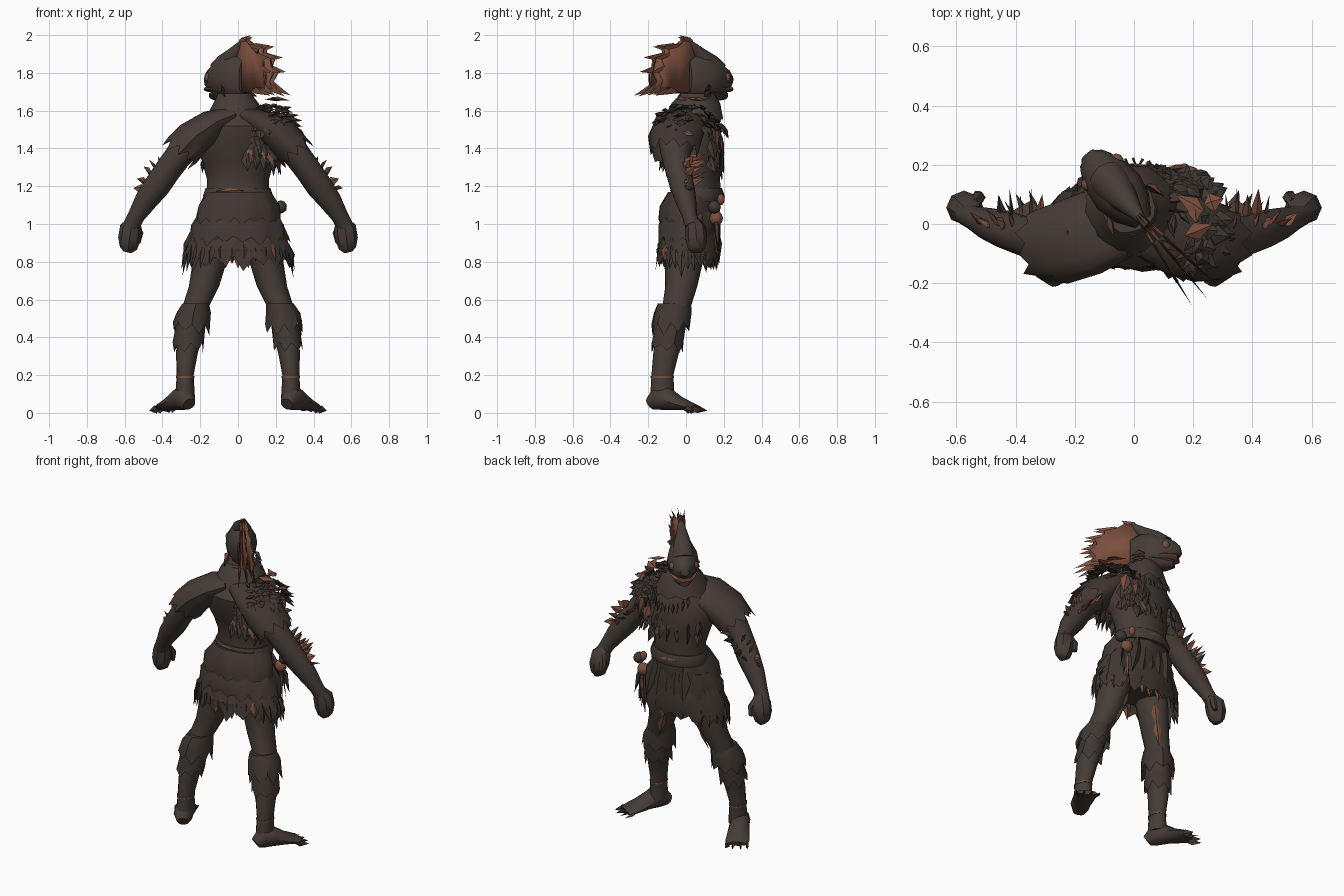
import bpy, bmesh, math, random
from mathutils import Vector as V

rng = random.Random(7)
cube = bpy.data.objects.get("Cube")
if cube:
    bpy.data.objects.remove(cube)


def material(name, rgb):
    m = bpy.data.materials.new(name)
    m.use_nodes = True
    m.diffuse_color = (*rgb, 1)
    bsdf = m.node_tree.nodes["Principled BSDF"]
    bsdf.inputs["Base Color"].default_value = (*rgb, 1)
    bsdf.inputs["Roughness"].default_value = 0.9
    return m


HIDE = material("dark hide", (0.060, 0.045, 0.037))
FUR = material("darker fur", (0.050, 0.038, 0.032))
RUST = material("rust red", (0.20, 0.078, 0.047))


def finish(name, bm, mats, angle=40):
    bmesh.ops.recalc_face_normals(bm, faces=bm.faces)
    mesh = bpy.data.meshes.new(name)
    bm.to_mesh(mesh)
    bm.free()
    for m in mats:
        mesh.materials.append(m)
    ob = bpy.data.objects.new(name, mesh)
    bpy.context.collection.objects.link(ob)
    bpy.ops.object.select_all(action="DESELECT")
    ob.select_set(True)
    bpy.context.view_layer.objects.active = ob
    bpy.ops.object.shade_smooth_by_angle(angle=math.radians(angle))
    return ob


def loft(name, rings, mat=HIDE, n=12, level=False, ref=V((0, 1, 0)), jag=0, rough=0):
    """Skin elliptical rings (x, y, z, a, b); jag makes a torn open hem at the end."""
    bm = bmesh.new()
    mids = [V(r[:3]) for r in rings]
    rows = []
    for i, r in enumerate(rings):
        t = V((0, 0, 1)) if level else (mids[min(i + 1, len(mids) - 1)] - mids[max(i - 1, 0)]).normalized()
        side = t.cross(ref).normalized()
        up = side.cross(t)
        down = V((0, 0, -1)) if level else t
        row = []
        for j in range(n):
            a = math.tau * j / n
            k = 1 + rng.uniform(-rough, rough)
            p = mids[i] + k * (side * math.cos(a) * r[3] + up * math.sin(a) * r[4])
            if jag and i == len(rings) - 1:
                p += down * jag * (rng.uniform(0.3, 1.3) if j % 2 else -rng.uniform(0, 0.5))
            row.append(bm.verts.new(p))
        rows.append(row)
    for lo, hi in zip(rows, rows[1:]):
        for j in range(n):
            bm.faces.new((lo[j], lo[(j + 1) % n], hi[(j + 1) % n], hi[j]))
    bm.faces.new(rows[0])
    if not jag:
        bm.faces.new(rows[-1])
    return finish(name, bm, [mat])


def blades(name, items, mat=FUR, rust=0.0, normal=None, center=None, flat=0.35):
    """Pointed tufts (base, tip, width) facing along normal, away from center, or at random."""
    bm = bmesh.new()
    for base, tip, w in items:
        base, tip = V(base), V(tip)
        t = (tip - base).normalized()
        facing = V((rng.uniform(-1, 1), rng.uniform(-1, 1), 0.3))
        if center:
            facing = base.lerp(tip, 0.5) - V(center)
        s = t.cross(normal or facing).normalized() * w / 2
        u = s.cross(t) * flat
        mid = base.lerp(tip, 0.4)
        root = bm.verts.new(base)
        ring = [bm.verts.new(mid + o) for o in (s, u, -s, -u)]
        end = bm.verts.new(tip)
        idx = int(rng.random() < rust)
        for j in range(4):
            for apex in (root, end):
                bm.faces.new((ring[j], ring[(j + 1) % 4], apex)).material_index = idx
    return finish(name, bm, [mat, RUST], 25)


def ball(name, loc, scale, mat):
    bm = bmesh.new()
    bmesh.ops.create_icosphere(bm, subdivisions=2, radius=1)
    bmesh.ops.scale(bm, vec=scale, verts=bm.verts)
    bmesh.ops.translate(bm, vec=loc, verts=bm.verts)
    return finish(name, bm, [mat])


FRONT = V((0, 1, 0))

# Torso and hips
loft("torso", [(0, .01, .84, .15, .11), (0, .02, 1.0, .19, .13), (0, .06, 1.16, .165, .125),
               (0, .06, 1.24, .165, .12), (0, .05, 1.33, .19, .135), (0, .03, 1.43, .225, .165),
               (0, .01, 1.52, .215, .16), (-.01, .03, 1.585, .14, .125), (-.01, .05, 1.68, .09, .09)],
     n=16, level=True)

# Layered hide skirt with torn hems
for k, (top, r0, low, r1, d, jag) in enumerate([(1.17, .17, 1.02, .225, .155, .03),
                                               (1.07, .20, .92, .265, .165, .04),
                                               (.98, .23, .81, .29, .165, .06)]):
    mid = (top + low) / 2
    loft(f"skirt_tier_{k + 1}", [(0, .04, top, r0, .13), (0, .02, mid, (r0 + r1) / 2 + .015, d),
                                 (0, .01, low, r1, d)], FUR, n=34, level=True, jag=jag, rough=.06)
strips = []
for j in range(30):
    x, y = math.cos(math.tau * j / 30), math.sin(math.tau * j / 30)
    strips.append(((x * .27, .01 + y * .15, .9),
                   (x * .3, .01 + y * .165, rng.uniform(.77, .82) - .06 * abs(x) ** 3), .06))
blades("skirt_tatters", strips, rust=.04, center=(0, 0, .85))
blades("under_hem", [((x, y, .86), (x * 1.1, y, .765), .05) for x in (-.06, 0, .05) for y in (-.14, .14)],
       RUST, normal=FRONT)

# Belt, loin cloth and hanging charms
loft("belt", [(0, .06, 1.12, .178, .138), (0, .06, 1.15, .185, .145), (0, .06, 1.19, .172, .13)], n=20, level=True)
blades("belt_patches", [((-.12, -.058, z), (.04, -.087, z + .004), .026) for z in (1.13, 1.152, 1.174)]
       + [((.06, .198, 1.15), (-.08, .195, 1.16), .035)], RUST, normal=FRONT)
blades("loin_cloth", [((x, .16, 1.14), (x * 1.3 + .03, .175, .77 + abs(x)), .1) for x in (-.1, -.05, 0, .05, .1)],
       normal=FRONT)
blades("tassels", [((.2, .15, 1.06), (.17 + .025 * k, .17, .75 + .04 * k), .04) for k in range(4)], rust=.2)
ball("dark_pouch", (.225, .15, 1.09), (.035, .035, .035), FUR)
ball("red_charm", (.19, .16, 1.03), (.036, .036, .04), RUST)
ball("small_charm", (.17, .185, 1.13), (.02, .02, .03), RUST)

for side, sx in (("left", 1), ("right", -1)):
    # Legs
    loft(side + "_leg", [(sx * x, y, z, a, b) for x, y, z, a, b in (
        (.12, -.01, .95, .10, .11), (.15, -.01, .8, .09, .10), (.18, -.025, .67, .08, .085),
        (.225, -.05, .56, .07, .075), (.25, -.08, .44, .068, .075), (.27, -.105, .32, .058, .068),
        (.28, -.125, .2, .045, .058), (.28, -.125, .08, .052, .065))], n=12, level=True)
    blades(side + "_thigh_patches", [((sx * .095, .071, .8), (sx * .135, .045, .66), .045),
                                     ((sx * .122, .054, .71), (sx * .175, .018, .56), .045)],
           RUST, normal=V((-sx * .6, .8, 0)), flat=.45)
    # Knee and shin cuffs
    loft(side + "_knee_cuff", [(sx * .22, -.06, .58, .07, .085), (sx * .235, -.07, .53, .09, .095),
                               (sx * .245, -.08, .46, .1, .1)], FUR, n=16, level=True, jag=.045, rough=.06)
    loft(side + "_shin_cuff", [(sx * .25, -.08, .47, .075, .08), (sx * .265, -.1, .36, .08, .085)],
         FUR, n=14, level=True, jag=.04, rough=.06)
    loft(side + "_ankle_band", [(sx * .28, -.125, z, .049, .062) for z in (.186, .194)], RUST, level=True)
    # Foot pointing outwards, with toes
    d = V((sx * .5, .86, 0)).normalized()
    out = V((d.y, -d.x, 0))
    heel = V((sx * .265, -.175, 0))
    loft(side + "_foot", [(*(heel + d * s + V((0, 0, h + .012))), w, h) for s, w, h in (
        (-.015, .035, .035), (.03, .058, .065), (.09, .058, .06), (.16, .065, .037), (.225, .07, .022),
        (.26, .06, .014))], n=10, ref=V((0, 0, 1)))
    blades(side + "_toes", [(heel + d * .21 + out * k + V((0, 0, .022)),
                             heel + d * (.315 - abs(k) * .4) + out * k * 1.35 + V((0, 0, .012)), .045)
                            for k in (-.05, -.017, .017, .05)], HIDE)
    # Arm and fist
    loft(side + "_arm", [(sx * x, y, z, a, b) for x, y, z, a, b in (
        (.17, -.03, 1.5, .09, .11), (.25, -.05, 1.44, .085, .1), (.32, -.055, 1.355, .072, .075),
        (.375, -.04, 1.28, .07, .068), (.43, -.02, 1.2, .07, .066), (.49, 0, 1.12, .06, .055),
        (.54, .02, 1.04, .045, .04), (.565, .035, .99, .045, .04))], n=12)
    loft(side + "_fist", [(sx * x, y, z, a, b) for x, y, z, a, b in (
        (.55, .03, 1.02, .035, .035), (.565, .05, .98, .06, .055), (.575, .055, .92, .06, .058),
        (.58, .055, .87, .045, .045), (.585, .055, .85, .02, .03))], n=8)
    loft(side + "_thumb", [(sx * .54, .07, .99, .02, .02), (sx * .525, .09, .95, .024, .022),
                           (sx * .53, .1, .9, .014, .014)], n=6)
    # Shoulder mantle
    loft(side + "_mantle", [(sx * .04, .0, 1.57, .05, .11), (sx * .14, -.03, 1.525, .08, .14),
                            (sx * .24, -.06, 1.45, .098, .14), (sx * .3, -.065, 1.385, .098, .12)],
         HIDE if sx < 0 else FUR, n=20, jag=.04, rough=.05)
    # Forearm feathers: one row along the outside, one along the front
    outer = [(V((sx * x, -.01, z)), V((sx * (x + dx), .02 + y, z + dz)), .05) for x, z, dx, dz, y in (
        (.405, 1.31, .02, .05, .02), (.43, 1.29, .04, .05, 0), (.45, 1.26, .05, .045, .03),
        (.475, 1.22, .06, .02, 0), (.495, 1.19, .06, .0, .02))]
    front = [(V((sx * (.32 + .03 * k), .005, 1.34 - .035 * k)),
              V((sx * (.31 + .037 * k), .1 + .02 * (k % 2), 1.37 - .03 * k)), .04) for k in range(5)]
    blades(side + "_forearm_feathers", outer + front, rust=.8)

# Feather ruff domed over the left shoulder, with ragged fur down the back and chest
ruff = []
for k in range(100):
    a, h = rng.uniform(0, math.tau), rng.uniform(.05, 1)
    r = math.sqrt(1 - h * h)
    o = V((math.cos(a) * r, math.sin(a) * r, h))
    p = V((.165 + o.x * .1, .0 + o.y * .15, 1.505 + o.z * .13))
    ruff.append((p, p + o * .035 + V((o.x * .04 + .015, o.y * .015, rng.uniform(-.09, -.01))), .07))
blades("feather_ruff", ruff, rust=.06, center=(.16, 0, 1.42))
fur = []
for k in range(60):
    x, z = rng.uniform(.04, .22), rng.uniform(1.33, 1.54)
    sy = rng.choice((-1, 1))
    y = .03 + sy * .15 * math.sqrt(1 - (x / .27) ** 2)
    fur.append(((x, y, z), (x + rng.uniform(-.01, .04), y + sy * .025, z - rng.uniform(.07, .12)), .06))
blades("ragged_fur", fur, rust=.04, center=(.05, .03, 1.45))
blades("rust_feathers", [((.19, .165, 1.52), (.22, .165, 1.38), .07), ((.13, .185, 1.47), (.16, .2, 1.36), .06),
                         ((.24, .04, 1.66), (.14, .1, 1.66), .06), ((.17, -.04, 1.67), (.27, .0, 1.655), .06),
                         ((.21, .0, 1.67), (.2, .1, 1.65), .05), ((.335, -.02, 1.49), (.35, .05, 1.47), .03)],
       RUST, center=(.15, 0, 1.4))
blades("chest_fur", [((x, .165 - abs(x) * .25, 1.42 - k * .06), (x * 1.05, .2 - abs(x) * .25, 1.33 - k * .06), .06)
                     for k in range(2) for x in (-.18, -.12, -.06, 0, .06, .12, .18)])

# Cowl and tooth necklace
loft("cowl", [(-.02, .06, 1.69, .09, .09), (-.01, .05, 1.64, .12, .13), (-.01, .04, 1.56, .165, .16)],
     HIDE, n=20, level=True, jag=.025, rough=.04)
blades("tooth_necklace", [((.025 * k, .205 - .0022 * k * k, 1.52 + .002 * k * k),
                           (.026 * k, .225 - .0022 * k * k, 1.45 + .002 * k * k), .024) for k in range(-5, 6)], HIDE)

# Head, turned towards the right shoulder
H = V((-.02, .07, 0))
D = V((-.64, .77, 0)).normalized()
S = V((D.y, -D.x, 0))


def head_point(s, z, w=0):
    return H + D * s + S * w + V((0, 0, z))


loft("head", [(*head_point(s, z), w, h) for s, z, w, h in (
    (.215, 1.77, .025, .025), (.185, 1.765, .055, .06), (.12, 1.765, .082, .095), (.05, 1.77, .092, .12),
    (-.02, 1.77, .075, .125), (-.08, 1.77, .035, .1))], n=14, ref=V((0, 0, 1)))
loft("pointed_hood", [(*head_point(s, z), w, h) for s, z, w, h in (
    (.1, 1.8, .08, .07), (.055, 1.85, .065, .06), (0, 1.9, .04, .04), (-.055, 1.95, .02, .02),
    (-.1, 1.985, .008, .01))], n=10, ref=S)
loft("jaw", [(*head_point(s, z), w, h) for s, z, w, h in (
    (.04, 1.7, .075, .05), (.12, 1.685, .06, .035), (.175, 1.68, .03, .022))], n=10, ref=V((0, 0, 1)))
loft("mouth", [(*head_point(s, 1.714), w, .016) for s, w in ((.1, .084), (.17, .063), (.2, .045))],
     RUST, n=10, ref=V((0, 0, 1)))
for side, k in (("left", -1), ("right", 1)):
    ball(side + "_eye_patch", head_point(.135, 1.775, k * .06), (.026, .026, .028), RUST)
    blades(side + "_cheek_fringe", [(head_point(.02, 1.68 + .025 * j, k * .075),
                                     head_point(-.06, 1.65 + .025 * j, k * .11), .045) for j in range(3)], rust=.3)

# Spiked crest: thin fins spread a little behind the head, each with long spines
web = [(.04, 1.88), (-.06, 1.97), (-.12, 1.975), (-.17, 1.945), (-.24, 1.93), (-.24, 1.895), (-.3, 1.875),
       (-.28, 1.835), (-.325, 1.8), (-.29, 1.755), (-.32, 1.715), (-.23, 1.72), (-.15, 1.69), (.02, 1.7)]
spines = [(-.03, 1.94, -.135, 2.0), (-.1, 1.925, -.3, 1.945), (-.16, 1.885, -.36, 1.885),
          (-.19, 1.83, -.385, 1.805), (-.18, 1.77, -.42, 1.675), (-.12, 1.735, -.3, 1.68)]
for name, splay, size in (("middle", 0, 1), ("left", -.13, .96), ("right", .13, .96)):
    def on_fin(s, z):
        return head_point(s * size, 1.8 + (z - 1.8) * size, s * splay)

    bm = bmesh.new()
    face = bm.faces.new([bm.verts.new(on_fin(*p)) for p in web])
    bmesh.ops.triangulate(bm, faces=[face])
    fin = finish(name + "_crest_web", bm, [RUST])
    mod = fin.modifiers.new("thickness", "SOLIDIFY")
    mod.thickness = .01
    mod.offset = 0
    blades(name + "_crest_spines", [(on_fin(a, b), on_fin(c, e), .05) for a, b, c, e in spines],
           RUST, normal=S, flat=.2)
